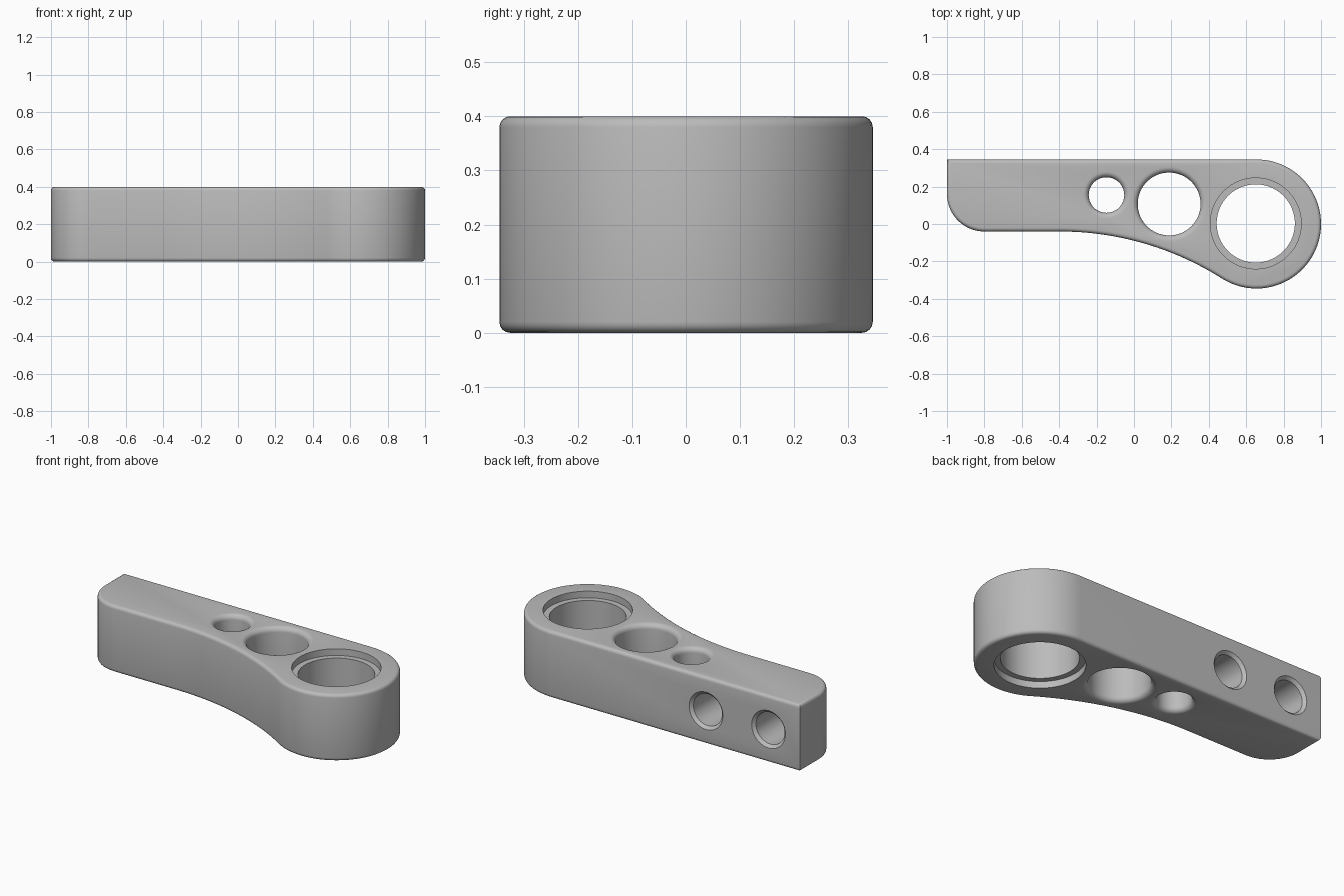
import bpy, bmesh
from math import pi, sin, cos, sqrt, atan2
from mathutils import Matrix

cube = bpy.data.objects.get("Cube")
if cube:
    bpy.data.objects.remove(cube, do_unlink=True)

H = 0.4                       # thickness
HEAD_X, HEAD_R = 0.655, 0.345  # round head
FRONT_Y = -0.04               # straight front side
WAIST_R = 1.62                # concave sweep
FOOT_R = 0.2                  # rounded tail corner

grey = bpy.data.materials.new("satin grey")
grey.use_nodes = True
grey.diffuse_color = (0.5, 0.5, 0.5, 1)
grey.node_tree.nodes["Principled BSDF"].inputs["Base Color"].default_value = (0.5, 0.5, 0.5, 1)


def arc(cx, cy, r, a0, a1, n):
    return [(cx + r * cos(a0 + (a1 - a0) * i / n), cy + r * sin(a0 + (a1 - a0) * i / n))
            for i in range(n + 1)]


def make_object(name, bm):
    bmesh.ops.recalc_face_normals(bm, faces=bm.faces)
    mesh = bpy.data.meshes.new(name)
    bm.to_mesh(mesh)
    bm.free()
    mesh.materials.append(grey)
    ob = bpy.data.objects.new(name, mesh)
    bpy.context.collection.objects.link(ob)
    return ob


def lathe(name, profile, matrix, n=64):
    """Closed solid of revolution from (radius, height) points."""
    bm = bmesh.new()
    rings = [[bm.verts.new((r * cos(2 * pi * i / n), r * sin(2 * pi * i / n), z))
              for i in range(n)] for r, z in profile]
    for a, b in zip(rings, rings[1:]):
        for i in range(n):
            j = (i + 1) % n
            bm.faces.new((a[i], a[j], b[j], b[i]))
    bm.faces.new(rings[0])
    bm.faces.new(rings[-1])
    bm.transform(matrix)
    ob = make_object(name, bm)
    ob.hide_render = True
    return ob


# Arm outline: the sweep is tangent to both the front side and the head
sweep_x = HEAD_X - sqrt((WAIST_R + HEAD_R) ** 2 - (WAIST_R - FRONT_Y) ** 2)
sweep_y = FRONT_Y - WAIST_R
touch = atan2(-sweep_y, HEAD_X - sweep_x)
outline = [(-1, HEAD_R)]
outline += arc(-1 + FOOT_R, FRONT_Y + FOOT_R, FOOT_R, pi, 1.5 * pi, 20)
outline += arc(sweep_x, sweep_y, WAIST_R, pi / 2, touch, 24)
outline += arc(HEAD_X, 0, HEAD_R, touch - pi, pi / 2, 56)[1:]

# Arm body with rounded top and bottom rims
bm = bmesh.new()
base = bm.faces.new([bm.verts.new((x, y, 0)) for x, y in outline])
top = bmesh.ops.extrude_face_region(bm, geom=[base])["geom"]
bmesh.ops.translate(bm, vec=(0, 0, H), verts=[v for v in top if isinstance(v, bmesh.types.BMVert)])
rims = [e for e in bm.edges if abs(e.verts[0].co.z - e.verts[1].co.z) < 0.001]
bmesh.ops.bevel(bm, geom=rims, offset=0.02, segments=4, profile=0.5, affect='EDGES')
arm = make_object("arm_body", bm)

cutters = []

# Bearing bore with a shallow recess on both sides
bore, recess, depth = 0.209, 0.243, 0.04
cutters.append(lathe("bearing_bore", [
    (recess, -0.1), (recess, depth), (bore, depth),
    (bore, H - depth), (recess, H - depth), (recess, H + 0.1)],
    Matrix.Translation((0.651, 0.003, 0)), 96))

# Lightening holes with rounded mouths
for name, x, y, r in (("small_hole", -0.147, 0.155, 0.095), ("middle_hole", 0.188, 0.107, 0.168)):
    f = 0.03
    mouth = [(r + f - f * cos(a), f - f * sin(a)) for a in (pi / 2 - i * pi / 12 for i in range(7))]
    lower = [(r + f, -0.1)] + mouth
    upper = [(q, H - z) for q, z in reversed(lower)]
    cutters.append(lathe(name, lower + upper, Matrix.Translation((x, y, 0))))

# Blind mounting holes with chamfered mouths in the back side
for i, x in enumerate((-0.79, -0.375)):
    place = Matrix.Translation((x, HEAD_R, H / 2)) @ Matrix.Rotation(pi / 2, 4, 'X')
    cutters.append(lathe(f"mounting_hole_{i + 1}",
                         [(0.112, -0.05), (0.112, 0), (0.095, 0.017), (0.095, 0.28)], place))

# Cut the holes
bpy.ops.object.select_all(action='DESELECT')
bpy.context.view_layer.objects.active = arm
arm.select_set(True)
for cutter in cutters:
    mod = arm.modifiers.new(cutter.name, 'BOOLEAN')
    mod.operation = 'DIFFERENCE'
    mod.solver = 'EXACT'
    mod.object = cutter
    bpy.ops.object.modifier_apply(modifier=mod.name)
    bpy.data.objects.remove(cutter, do_unlink=True)

bpy.ops.object.shade_smooth_by_angle(angle=pi / 6)
